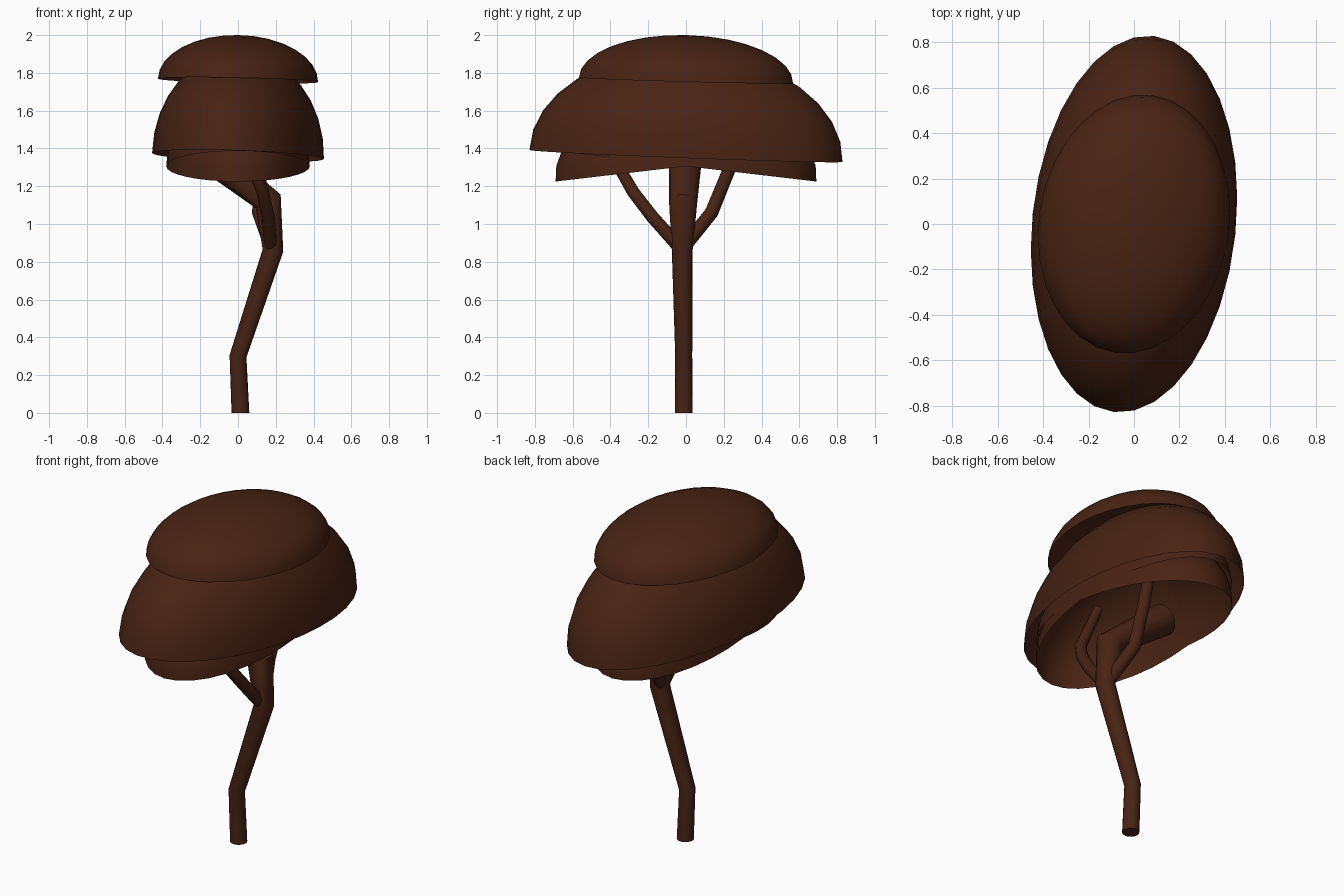
import bpy, bmesh, math
from mathutils import Matrix, Vector

if "Cube" in bpy.data.objects:
    bpy.data.objects.remove(bpy.data.objects["Cube"])

mat = bpy.data.materials.new("dark_brown")
mat.diffuse_color = (0.065, 0.017, 0.007, 1)
mat.use_nodes = True
mat.node_tree.nodes["Principled BSDF"].inputs["Base Color"].default_value = mat.diffuse_color


def finish(bm, name, angle):
    me = bpy.data.meshes.new(name)
    bm.to_mesh(me)
    bm.free()
    me.materials.append(mat)
    ob = bpy.data.objects.new(name, me)
    bpy.context.collection.objects.link(ob)
    bpy.ops.object.select_all(action='DESELECT')
    ob.select_set(True)
    bpy.context.view_layer.objects.active = ob
    bpy.ops.object.shade_smooth_by_angle(angle=math.radians(angle))
    return ob


def dome(name, z, size, tilt_x, tilt_y, turn):
    """Open half ellipsoid with its rim centred at height z."""
    bm = bmesh.new()
    bmesh.ops.create_uvsphere(bm, u_segments=32, v_segments=16, radius=1)
    low = [v for v in bm.verts if v.co.z < -0.01]
    bmesh.ops.delete(bm, geom=low, context='VERTS')
    m = (Matrix.Translation((0, 0, z)) @ Matrix.Rotation(tilt_x, 4, 'X')
         @ Matrix.Rotation(tilt_y, 4, 'Y') @ Matrix.Rotation(turn, 4, 'Z')
         @ Matrix.Diagonal((*size, 1)))
    bm.transform(m)
    return finish(bm, name, 40)


def limb(name, points, sides=16):
    """Capped tube through (x, y, z, radius) points."""
    bm = bmesh.new()
    pts = [Vector(p[:3]) for p in points]
    rings = []
    for i, p in enumerate(pts):
        d = Vector((0, 0, 0))
        if i:
            d += (p - pts[i - 1]).normalized()
        if i < len(pts) - 1:
            d += (pts[i + 1] - p).normalized()
        if p.z == 0:
            d = Vector((0, 0, 1))
        rot = Vector((0, 0, 1)).rotation_difference(d.normalized())
        r = points[i][3]
        rings.append([bm.verts.new(p + rot @ Vector((
            r * math.cos(math.tau * k / sides), r * math.sin(math.tau * k / sides), 0)))
            for k in range(sides)])
    for a, b in zip(rings, rings[1:]):
        for k in range(sides):
            n = (k + 1) % sides
            bm.faces.new((a[k], a[n], b[n], b[k]))
    bm.faces.new(rings[0][::-1])
    bm.faces.new(rings[-1])
    return finish(bm, name, 30)


# Bent trunk, leaning back over towards -x under the canopy
limb("trunk", [(0.013, -0.012, 0, 0.047), (0, -0.012, 0.3, 0.045),
               (0.185, -0.02, 0.86, 0.055), (0.16, -0.015, 1.12, 0.075),
               (-0.2, 0, 1.4, 0.09)])

# Two side branches
limb("front_branch", [(0.175, -0.02, 0.86, 0.035), (0.16, -0.18, 1.04, 0.034),
                      (0.13, -0.28, 1.17, 0.033), (0.09, -0.34, 1.275, 0.032),
                      (-0.04, -0.35, 1.56, 0.025)])
limb("back_branch", [(0.175, -0.01, 0.88, 0.036), (0.11, 0.135, 1.06, 0.036),
                     (0.12, 0.225, 1.28, 0.034), (0.12, 0.29, 1.5, 0.03)])

# Layered canopy: two crossed lower shells, a large middle one and a cap
for side, label in ((1, "front"), (-1, "back")):
    dome("lower_canopy_" + label, 1.306, (0.38, 0.695, 0.42), side * 0.117, 0, 0)
dome("middle_canopy", 1.36, (0.449, 0.834, 0.55), -0.036, 0.025, -0.106)
dome("top_canopy", 1.76, (0.42, 0.572, 0.24), -0.026, 0.018, -0.15)
